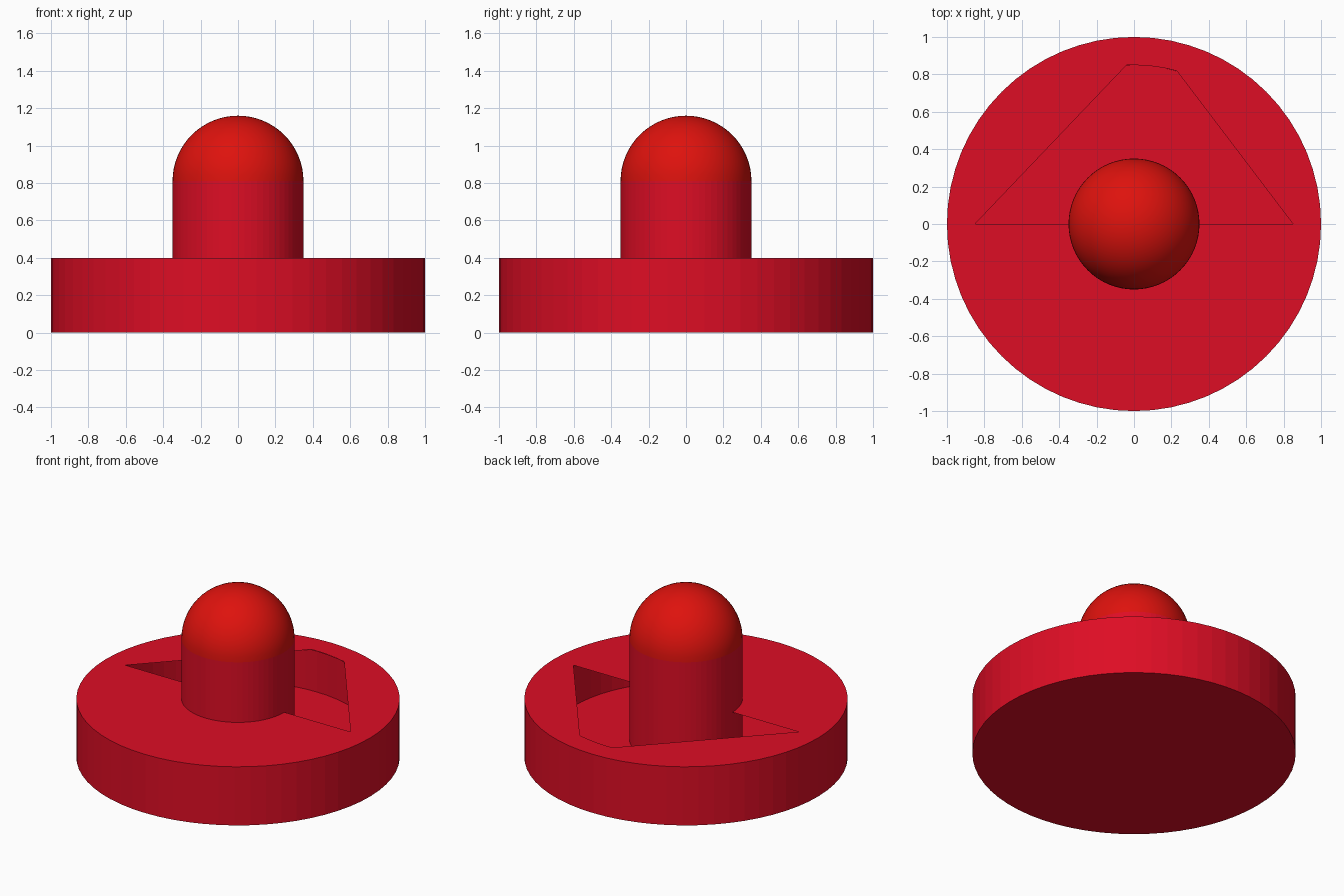
import bpy, bmesh
from math import sin, cos, pi, radians

if "Cube" in bpy.data.objects:
    bpy.data.objects.remove(bpy.data.objects["Cube"])

SEG = 64
R, H = 1.0, 0.4            # base disc
RECESS_R, FLOOR = 0.85, 0.12
KNOB_R, KNOB_TOP = 0.35, 0.81


def material(name, color):
    m = bpy.data.materials.new(name)
    m.diffuse_color = (*color, 1)
    m.use_nodes = True
    m.node_tree.nodes["Principled BSDF"].inputs["Base Color"].default_value = m.diffuse_color
    return m


def finish(name, bm, mat):
    me = bpy.data.meshes.new(name)
    bm.to_mesh(me)
    bm.free()
    ob = bpy.data.objects.new(name, me)
    bpy.context.collection.objects.link(ob)
    me.materials.append(mat)
    return ob


def ring(bm, r, z):
    return [bm.verts.new((r * cos(2 * pi * i / SEG), r * sin(2 * pi * i / SEG), z))
            for i in range(SEG)]


def bridge(bm, a, b):
    for i in range(SEG):
        j = (i + 1) % SEG
        bm.faces.new((a[i], a[j], b[j], b[i]))


body_red = material("body_red", (0.73, 0.004, 0.018))
dome_red = material("dome_red", (0.73, 0.006, 0.004))

# Base: outer wall and underside
bm = bmesh.new()
low, top = ring(bm, R, 0), ring(bm, R, H)
bridge(bm, low, top)
bm.faces.new(low[::-1])

# Thin top skin, split on y = 0 and leaving an angular opening on the back half
left = bm.verts.new((-RECESS_R, 0, H))
right = bm.verts.new((RECESS_R, 0, H))
arc = [bm.verts.new((RECESS_R * cos(radians(a)), RECESS_R * sin(radians(a)), H))
       for a in (92.7, 90, 84.4, 78.8, 74.4)]
half = SEG // 2
bm.faces.new(top[:half + 1] + [left] + arc + [right])
bm.faces.new(top[half:] + [top[0], right, left])

# Round recess beneath the skin
floor, rim = ring(bm, RECESS_R, FLOOR), ring(bm, RECESS_R, H - 0.001)
bridge(bm, rim, floor)
bm.faces.new(floor)
finish("base_disc", bm, body_red)

# Knob shaft standing on the recess floor
bm = bmesh.new()
low, top = ring(bm, KNOB_R, FLOOR), ring(bm, KNOB_R, KNOB_TOP)
bridge(bm, low, top)
finish("knob_shaft", bm, body_red)

# Rounded knob top: upper half of a sphere
bm = bmesh.new()
bmesh.ops.create_uvsphere(bm, u_segments=SEG, v_segments=32, radius=KNOB_R)
bmesh.ops.delete(bm, geom=[v for v in bm.verts if v.co.z < -0.001], context='VERTS')
bmesh.ops.translate(bm, verts=bm.verts, vec=(0, 0, KNOB_TOP))
for f in bm.faces:
    f.smooth = True
finish("knob_dome", bm, dome_red)
